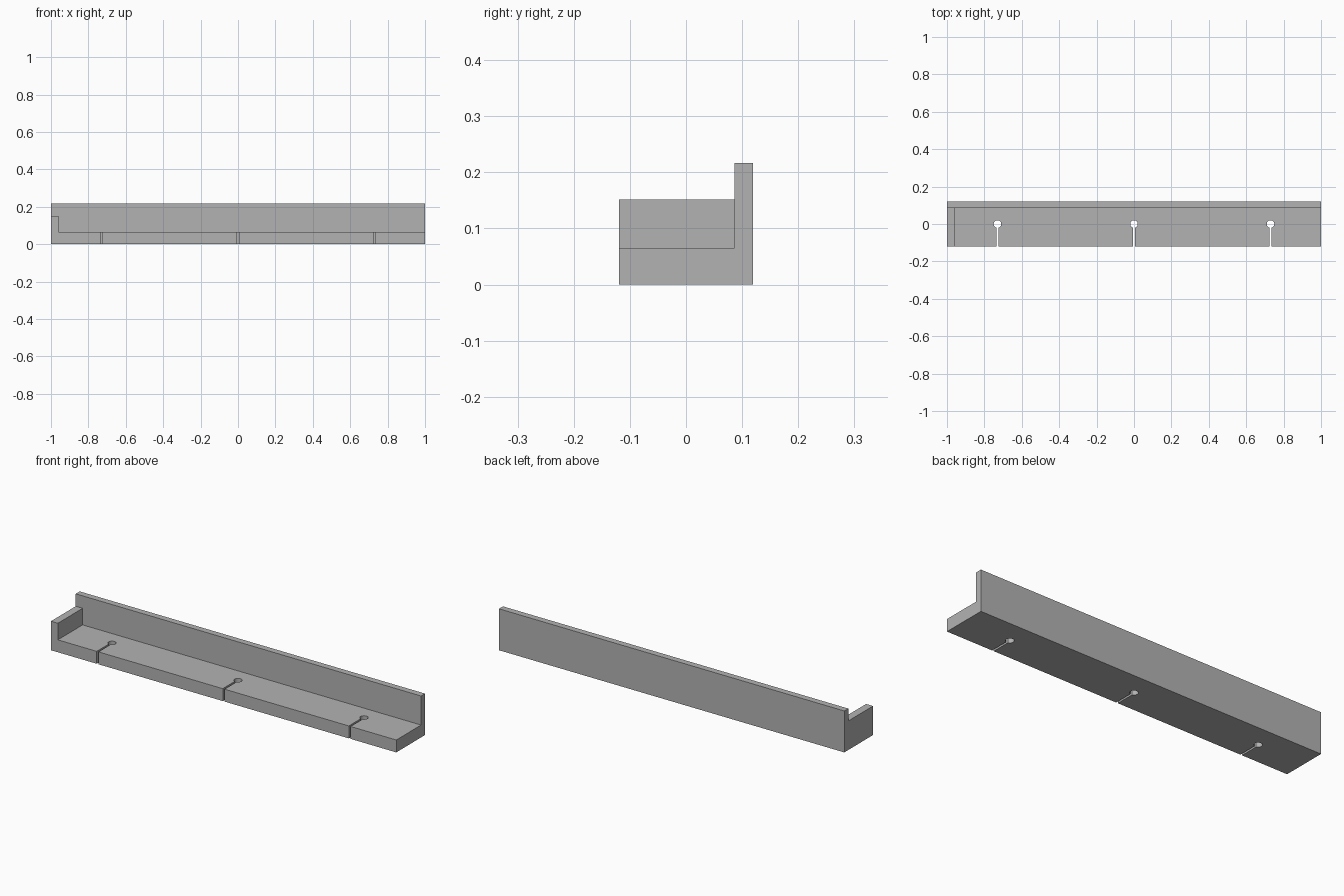
import bpy
import math
import bmesh
from mathutils import Vector

cube = bpy.data.objects.get("Cube")
if cube:
    bpy.data.objects.remove(cube, do_unlink=True)

# Overall dimensions
HALF_X, HALF_Y, HEIGHT = 1.0, 0.119, 0.217
FLOOR_Z, END_Z = 0.065, 0.152
END_X, BACK_Y = -0.96, 0.086
HOLE_R, SLOT_HALF = 0.02, 0.005
OVER = 0.2  # how far cutters reach past the body

grey = bpy.data.materials.new("plain grey")
grey.use_nodes = True
grey.diffuse_color = (0.45, 0.45, 0.45, 1)
grey.node_tree.nodes["Principled BSDF"].inputs["Base Color"].default_value = grey.diffuse_color


def prism(name, points, travel):
    """Extrude a closed outline of 3D points along a vector."""
    bm = bmesh.new()
    face = bm.faces.new([bm.verts.new(p) for p in points])
    moved = bmesh.ops.extrude_face_region(bm, geom=[face])["geom"]
    verts = [g for g in moved if isinstance(g, bmesh.types.BMVert)]
    bmesh.ops.translate(bm, verts=verts, vec=Vector(travel))
    bmesh.ops.recalc_face_normals(bm, faces=bm.faces)
    mesh = bpy.data.meshes.new(name)
    bm.to_mesh(mesh)
    bm.free()
    mesh.materials.append(grey)
    obj = bpy.data.objects.new(name, mesh)
    bpy.context.collection.objects.link(obj)
    return obj


def cut(body, cutter):
    """Subtract the cutter from the body, then discard it."""
    cutter.hide_render = True
    mod = body.modifiers.new("cut", "BOOLEAN")
    mod.operation, mod.solver, mod.object = "DIFFERENCE", "EXACT", cutter
    bpy.context.view_layer.objects.active = body
    bpy.ops.object.modifier_apply(modifier=mod.name)
    bpy.data.objects.remove(cutter, do_unlink=True)


# Solid block
corners = [(-HALF_X, -HALF_Y), (HALF_X, -HALF_Y), (HALF_X, HALF_Y), (-HALF_X, HALF_Y)]
body = prism("slotted_ledge", [(x, y, 0) for x, y in corners], (0, 0, HEIGHT))

# Stepped recess leaves the floor, the tall back wall and the lower end wall
far, top = HALF_X + OVER, HEIGHT + OVER
step = [(END_X, FLOOR_Z), (far, FLOOR_Z), (far, top),
        (-far, top), (-far, END_Z), (END_X, END_Z)]
cut(body, prism("recess_cutter", [(x, BACK_Y, z) for x, z in step],
                (0, -HALF_Y - BACK_Y - OVER, 0)))

# Keyholes: a round hole with a narrow slot out to the front edge
for cx in (-0.73, 0, 0.73):
    start = math.asin(SLOT_HALF / HOLE_R)
    sides = 32
    outline = []
    for i in range(sides + 1):
        a = -math.pi / 2 + start + (2 * math.pi - 2 * start) * i / sides
        outline.append((cx + HOLE_R * math.cos(a), HOLE_R * math.sin(a), -OVER))
    front = -HALF_Y - OVER
    outline += [(cx - SLOT_HALF, front, -OVER), (cx + SLOT_HALF, front, -OVER)]
    cut(body, prism("keyhole_cutter", outline, (0, 0, FLOOR_Z + 1.5 * OVER)))

# Smooth hole walls, sharp edges elsewhere
bpy.ops.object.select_all(action="DESELECT")
body.select_set(True)
bpy.context.view_layer.objects.active = body
bpy.ops.object.shade_smooth_by_angle(angle=math.radians(30))
